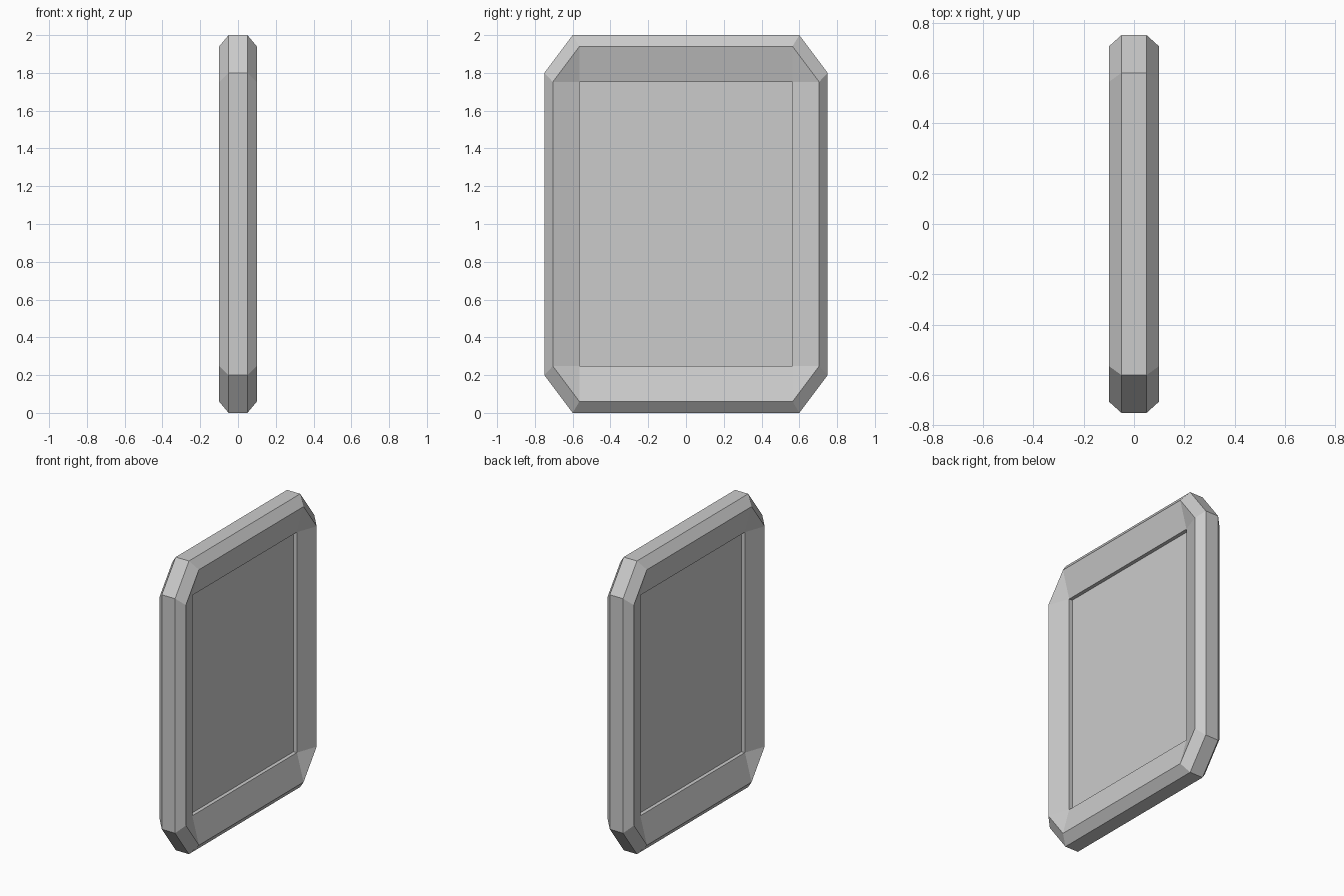
import bpy, bmesh

if "Cube" in bpy.data.objects:
    bpy.data.objects.remove(bpy.data.objects["Cube"])


def ring(bm, x, half_w, half_h, cut_w, cut_h):
    """Rectangle with cut corners in the YZ plane, centred at z = 1."""
    pts = []
    for sy, sz in ((1, 1), (-1, 1), (-1, -1), (1, -1)):
        a = (x, sy * half_w, 1 + sz * (half_h - cut_h))
        b = (x, sy * (half_w - cut_w), 1 + sz * half_h)
        pts += [a, b] if sy == sz else [b, a]
    return [bm.verts.new(p) for p in pts]


def finish(bm, name):
    bmesh.ops.remove_doubles(bm, verts=bm.verts, dist=0.0001)
    bmesh.ops.recalc_face_normals(bm, faces=bm.faces)
    mesh = bpy.data.meshes.new(name)
    bm.to_mesh(mesh)
    bm.free()
    obj = bpy.data.objects.new(name, mesh)
    bpy.context.collection.objects.link(obj)
    return obj


OUTER = (0.75, 1.0, 0.15, 0.2)
RIDGE = tuple(v * 0.94 for v in OUTER)
INNER = (0.564, 0.752, 0, 0)

# Frame: chamfered rim, raised ridge, then sloping in to a square opening
bm = bmesh.new()
sections = [(-0.05, OUTER), (0.05, OUTER), (0.1, RIDGE),
            (0.05, INNER), (-0.05, INNER), (-0.1, RIDGE)]
rings = [ring(bm, x, *size) for x, size in sections]
for r, s in zip(rings, rings[1:] + rings[:1]):
    for i in range(8):
        j = (i + 1) % 8
        # The opening has doubled corner points, so skip its zero-width walls
        if len({tuple(v.co) for v in (r[i], r[j], s[j], s[i])}) > 2:
            bm.faces.new((r[i], r[j], s[j], s[i]))
finish(bm, "frame")

# Panel: thin slab set back inside the opening
bm = bmesh.new()
bmesh.ops.create_cube(bm, size=1)
for v in bm.verts:
    v.co = (v.co.x * 0.05, v.co.y * 2 * INNER[0], 1 + v.co.z * 2 * INNER[1])
finish(bm, "panel")
